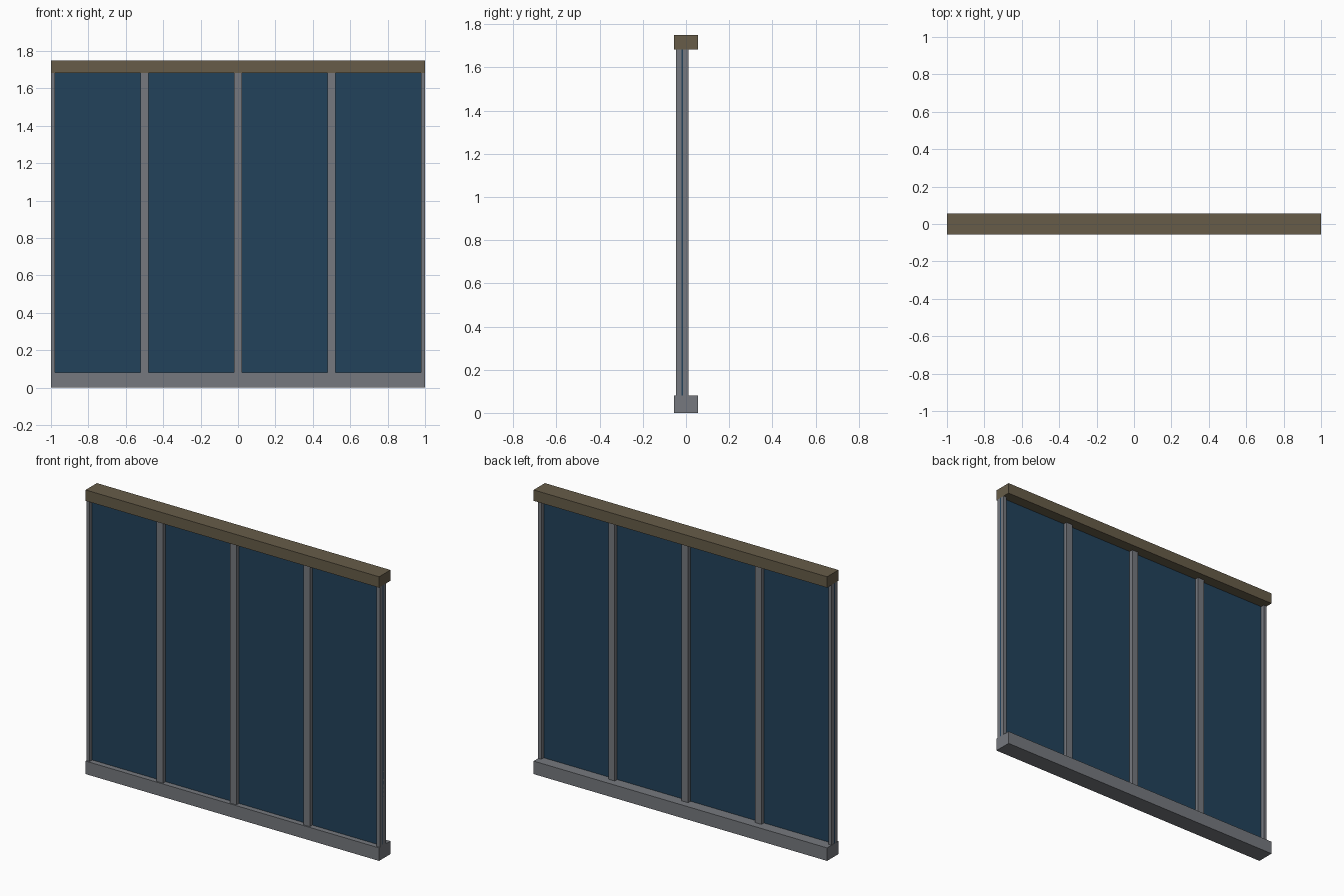
import bpy
import bmesh

cube = bpy.data.objects.get("Cube")
if cube:
    bpy.data.objects.remove(cube, do_unlink=True)


def material(name, color):
    mat = bpy.data.materials.new(name)
    mat.use_nodes = True
    mat.diffuse_color = (*color, 1)
    mat.node_tree.nodes["Principled BSDF"].inputs["Base Color"].default_value = (*color, 1)
    return mat


def box(name, xs, ys, zs, mat):
    """Flat-shaded box spanning the given ranges."""
    mesh = bpy.data.meshes.new(name)
    bm = bmesh.new()
    bmesh.ops.create_cube(bm, size=1)
    for v in bm.verts:
        v.co = [(lo + hi) / 2 + c * (hi - lo) for c, (lo, hi) in zip(v.co, (xs, ys, zs))]
    bm.to_mesh(mesh)
    bm.free()
    mesh.materials.append(mat)
    obj = bpy.data.objects.new(name, mesh)
    bpy.context.collection.objects.link(obj)
    return obj


metal = material("grey metal", (0.18, 0.19, 0.21))
wood = material("brown handrail", (0.135, 0.108, 0.066))
glass = material("blue glass", (0.016, 0.054, 0.105))

HALF = 1.0
RAIL_Y = (-0.055, 0.055)
SILL_TOP, RAIL_BOTTOM, TOP = 0.08, 1.683, 1.75
POST_Y = (-0.047, 0.011)
POST_HALF = 0.022

# Rails along the bottom and top
box("bottom_rail", (-HALF, HALF), RAIL_Y, (0, SILL_TOP), metal)
box("top_rail", (-HALF, HALF), RAIL_Y, (RAIL_BOTTOM, TOP), wood)

# One thin pane running through all the posts
box("glass_pane", (-HALF, HALF), (-0.022, -0.013), (SILL_TOP, RAIL_BOTTOM), glass)

# Evenly spaced posts, the end ones cut flush with the rails
for i in range(5):
    x = -HALF + i * HALF / 2
    span = (max(x - POST_HALF, -HALF + 0.001), min(x + POST_HALF, HALF))
    box(f"post_{i + 1}", span, POST_Y, (SILL_TOP, RAIL_BOTTOM), metal)
